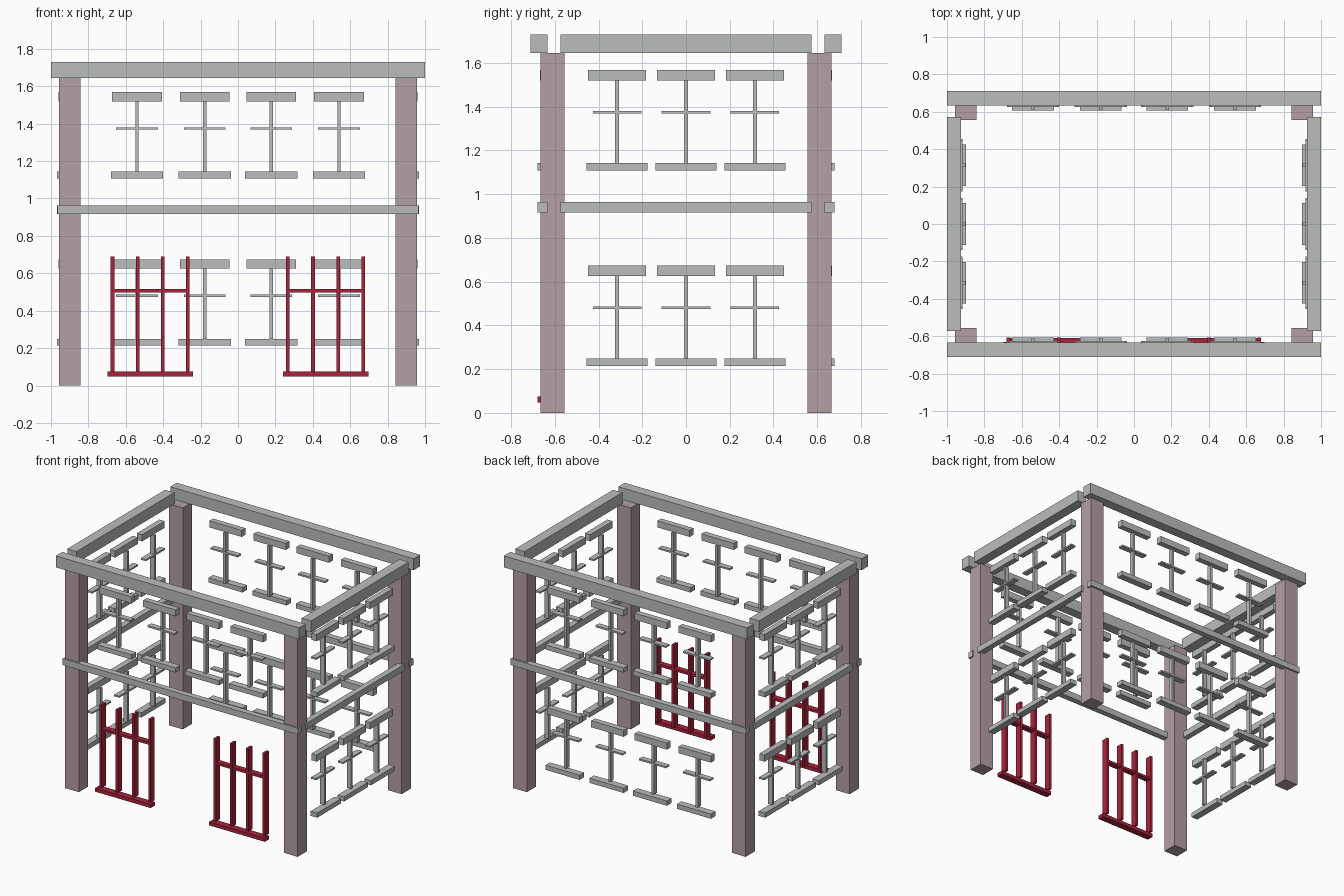
import bpy

if "Cube" in bpy.data.objects:
    bpy.data.objects.remove(bpy.data.objects["Cube"], do_unlink=True)


def make_material(name, rgb):
    mat = bpy.data.materials.new(name)
    mat.use_nodes = True
    mat.diffuse_color = (*rgb, 1)
    mat.node_tree.nodes["Principled BSDF"].inputs["Base Color"].default_value = (*rgb, 1)
    return mat


stone = make_material("light grey stone", (0.50, 0.51, 0.51))
plaster = make_material("dusky pink plaster", (0.46, 0.35, 0.37))
iron = make_material("crimson paint", (0.40, 0.018, 0.045))


def box(name, mat, x, y, z):
    """Box between the given (low, high) pairs."""
    x, y, z = sorted(x), sorted(y), sorted(z)
    centre = [sum(r) / 2 for r in (x, y, z)]
    bpy.ops.mesh.primitive_cube_add(size=1, location=centre)
    obj = bpy.context.object
    obj.name = name
    obj.scale = [r[1] - r[0] for r in (x, y, z)]
    bpy.ops.object.transform_apply(location=False, rotation=False, scale=True)
    obj.data.materials.append(mat)


# Outer plane of each wall: running axis, and signed distance from the centre
WALLS = {"front": ("x", -0.665), "back": ("x", 0.665),
         "right": ("y", -0.956), "left": ("y", 0.956)}


def wall_box(wall, name, mat, along, out, z):
    """Box on a wall; out is measured outward from the wall's outer plane."""
    axis, plane = WALLS[wall]
    sign = 1 if plane > 0 else -1
    depth = [plane + sign * d for d in out]
    x, y = (along, depth) if axis == "x" else (depth, along)
    box(f"{wall}_{name}", mat, x, y, z)


def span(centre, width):
    return (centre - width / 2, centre + width / 2)


def window(wall, name, u, base):
    """Sill, lintel, upright and thin crossbar of one window."""
    wall_box(wall, name + "_sill", stone, span(u, 0.28), (-0.04, 0.013), (base, base + 0.035))
    wall_box(wall, name + "_lintel", stone, span(u, 0.266), (-0.04, 0.003), (base + 0.411, base + 0.46))
    wall_box(wall, name + "_upright", stone, span(u, 0.018), (-0.055, -0.02), (base + 0.035, base + 0.411))
    wall_box(wall, name + "_crossbar", stone, span(u, 0.222), (-0.057, -0.015), (base + 0.26, base + 0.272))


def grille(name, u):
    """Red gate with a foot rail, four bars and an upper rail."""
    wall_box("front", name + "_foot", iron, span(u, 0.457), (-0.035, 0.015), (0.048, 0.075))
    wall_box("front", name + "_rail", iron, span(u, 0.405), (-0.055, -0.013), (0.498, 0.516))
    for i in range(4):
        bar = u + (i - 1.5) * 0.134
        wall_box("front", f"{name}_bar_{i + 1}", iron, span(bar, 0.019), (-0.058, -0.01), (0.075, 0.69))


# Corner posts
for sx, side in ((-1, "right"), (1, "left")):
    for sy, end in ((-1, "front"), (1, "back")):
        box(f"{end}_{side}_post", plaster, (sx * 0.842, sx * 0.956),
            (sy * 0.555, sy * 0.665), (0, 1.645))

# Top and middle beams
for wall, (axis, plane) in WALLS.items():
    top, mid = (1.0, 0.966) if axis == "x" else (0.573, 0.573)
    wall_box(wall, "top_beam", stone, (-top, top), (-0.031, 0.045), (1.645, 1.73))
    wall_box(wall, "middle_beam", stone, (-mid, mid), (-0.031, 0.013), (0.916, 0.963))

# Windows on both storeys; the lower front holds the gates instead
for wall, (axis, plane) in WALLS.items():
    places = (-0.54, -0.178, 0.178, 0.54) if axis == "x" else (-0.315, 0, 0.315)
    for i, u in enumerate(places):
        window(wall, f"upper_window_{i + 1}", u, 1.108)
        if wall != "front":
            window(wall, f"lower_window_{i + 1}", u, 0.214)

for name, u in (("right_gate", -0.47), ("left_gate", 0.468)):
    grille(name, u)
